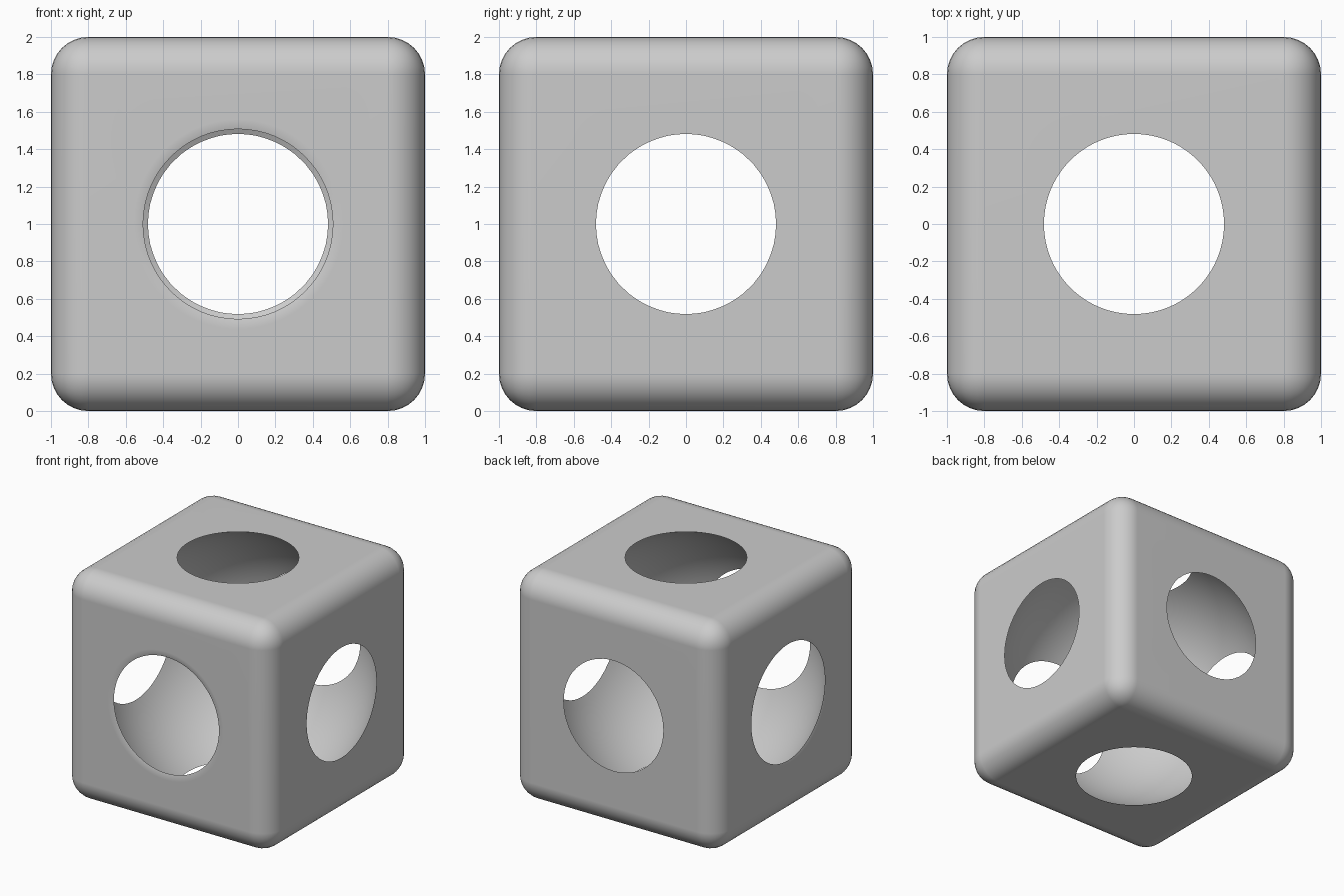
import bpy
from math import pi
from mathutils import Vector

default = bpy.data.objects.get("Cube")
if default:
    bpy.data.objects.remove(default, do_unlink=True)

CENTRE = Vector((0, 0, 1))

# Single plain grey
grey = bpy.data.materials.new("light_grey")
grey.use_nodes = True
colour = (0.6, 0.6, 0.6, 1)
grey.diffuse_color = colour
grey.node_tree.nodes["Principled BSDF"].inputs["Base Color"].default_value = colour


def cut(target, cutter):
    """Subtract the cutter from the target, then discard it."""
    mod = target.modifiers.new("cut", 'BOOLEAN')
    mod.operation = 'DIFFERENCE'
    mod.solver = 'EXACT'
    mod.object = cutter
    bpy.context.view_layer.objects.active = target
    bpy.ops.object.modifier_apply(modifier=mod.name)
    bpy.data.objects.remove(cutter, do_unlink=True)


# Rounded cube body
bpy.ops.mesh.primitive_cube_add(size=2, location=CENTRE)
body = bpy.context.object
body.name = "hollow_rounded_cube"
body.data.materials.append(grey)
bevel = body.modifiers.new("rounded_edges", 'BEVEL')
bevel.width = 0.2
bevel.segments = 8
bpy.ops.object.modifier_apply(modifier=bevel.name)

# Spherical cavity that breaks through all six faces
bpy.ops.mesh.primitive_uv_sphere_add(segments=128, ring_count=64,
                                     radius=1.11, location=CENTRE)
cavity = bpy.context.object
cavity.data.materials.append(grey)
cut(body, cavity)

# Softened, slightly wider rims on the front and right openings
for direction, turn in ((Vector((0, -1, 0)), (pi / 2, 0, 0)),
                        (Vector((-1, 0, 0)), (0, -pi / 2, 0))):
    bpy.ops.mesh.primitive_cone_add(vertices=96, radius1=0.4, radius2=0.6,
                                    depth=0.05, rotation=turn,
                                    location=CENTRE + direction * 0.985)
    rim = bpy.context.object
    rim.data.materials.append(grey)
    cut(body, rim)

# Smooth shading with crisp hole edges and flat sides
bpy.ops.object.select_all(action='DESELECT')
body.select_set(True)
bpy.context.view_layer.objects.active = body
bpy.ops.object.shade_smooth_by_angle(angle=pi / 6)
weighted = body.modifiers.new("flat_sides", 'WEIGHTED_NORMAL')
weighted.keep_sharp = True
